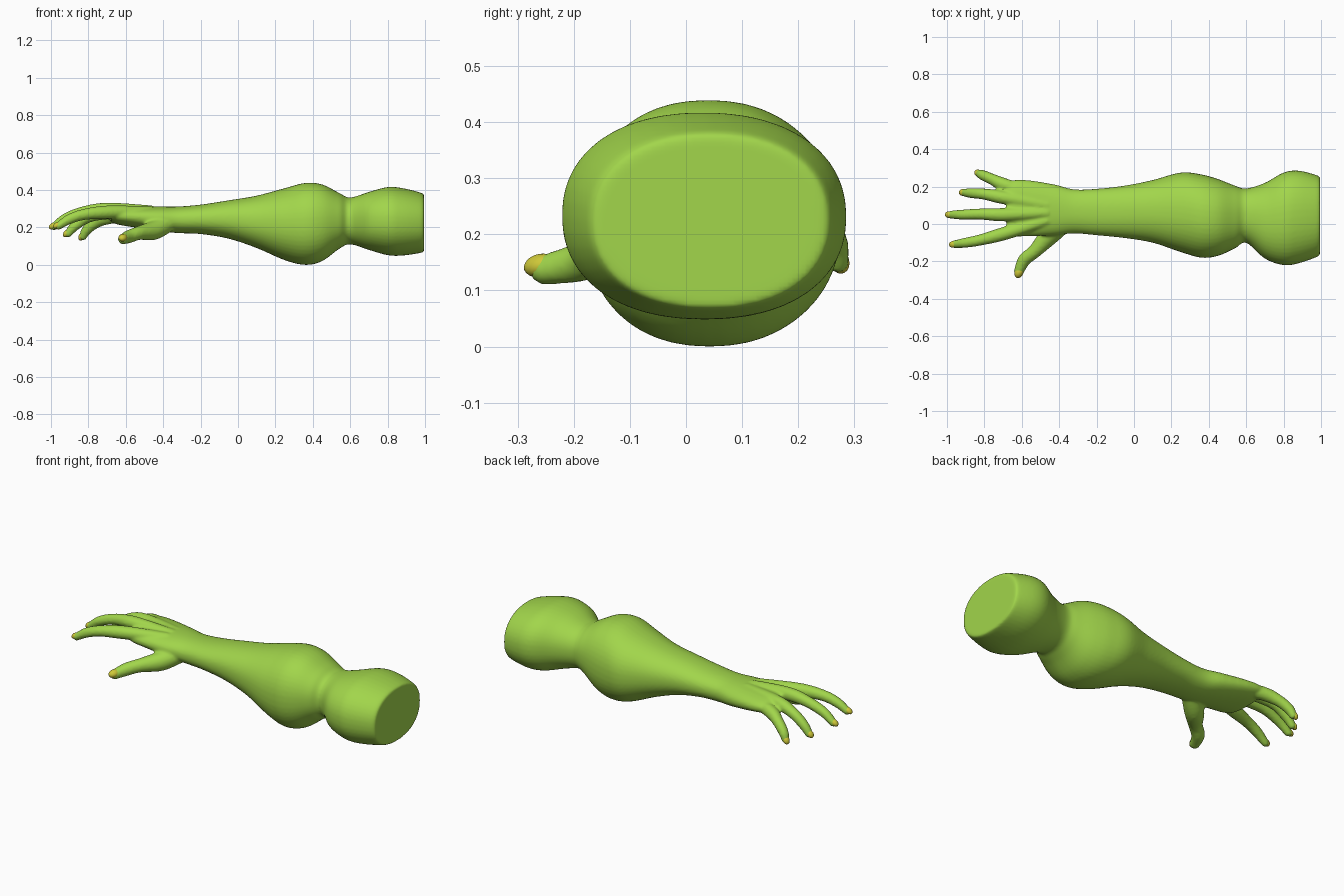
import bpy, bmesh, math
from mathutils import Vector, Matrix

cube = bpy.data.objects.get("Cube")
if cube:
    bpy.data.objects.remove(cube)


def make_material(name, color):
    mat = bpy.data.materials.new(name)
    mat.use_nodes = True
    mat.diffuse_color = color
    mat.node_tree.nodes["Principled BSDF"].inputs["Base Color"].default_value = color
    return mat


skin = make_material("green skin", (0.36, 0.67, 0.07, 1))
nail_yellow = make_material("yellow nail", (0.62, 0.58, 0.04, 1))


def smooth_path(points, steps):
    """Catmull-Rom interpolation of tuples of any length."""
    pts = [points[0]] + list(points) + [points[-1]]
    out = []
    for a, b, c, d in zip(pts, pts[1:], pts[2:], pts[3:]):
        for i in range(steps):
            t = i / steps
            out.append([0.5 * (2 * q + (r - p) * t + (2 * p - 5 * q + 4 * r - s) * t * t
                               + (3 * q - p - 3 * r + s) * t ** 3)
                        for p, q, r, s in zip(a, b, c, d)])
    out.append(list(points[-1]))
    return out


def loft(bm, rings):
    """Skin a closed tube over rings of equal length."""
    loops = [[bm.verts.new(co) for co in ring] for ring in rings]
    count = len(loops[0])
    for a, b in zip(loops, loops[1:]):
        for i in range(count):
            j = (i + 1) % count
            bm.faces.new((a[i], a[j], b[j], b[i]))
    bm.faces.new(loops[0])
    bm.faces.new(loops[-1])


def arm_ring(station, count=48):
    x, y_low, y_high, z_low, z_high = station
    ring = []
    for i in range(count):
        angle = math.tau * i / count
        c, s = math.cos(angle), math.sin(angle)
        c, s = (math.copysign(abs(v) ** 0.9, v) for v in (c, s))
        ring.append((x, (y_low + y_high + c * (y_high - y_low)) / 2,
                     (z_low + z_high + s * (z_high - z_low)) / 2))
    return ring


def add_finger(bm, points):
    """Round tapered digit from (x, y, z, radius) points, with a ball tip."""
    path = smooth_path(points, 5)
    centres = [Vector(p[:3]) for p in path]
    rings = []
    for i, centre in enumerate(centres):
        tangent = centres[min(i + 1, len(path) - 1)] - centres[max(i - 1, 0)]
        side = tangent.cross(Vector((0, 0, 1))).normalized()
        up = side.cross(tangent).normalized()
        rings.append([centre + path[i][3] * (side * math.cos(a) + up * math.sin(a))
                      for a in (math.tau * k / 16 for k in range(16))])
    loft(bm, rings)
    bmesh.ops.create_icosphere(bm, subdivisions=3, radius=path[-1][3],
                               matrix=Matrix.Translation(centres[-1]))


def add_object(name, bm, mat):
    bmesh.ops.recalc_face_normals(bm, faces=bm.faces)
    mesh = bpy.data.meshes.new(name)
    bm.to_mesh(mesh)
    bm.free()
    mesh.materials.append(mat)
    mesh.polygons.foreach_set("use_smooth", [True] * len(mesh.polygons))
    obj = bpy.data.objects.new(name, mesh)
    bpy.context.collection.objects.link(obj)
    return obj


def add_nail(name, points, facing):
    """Flattened claw-like nail lying on the top of a digit's tip."""
    tip, before = Vector(points[-1][:3]), Vector(points[-2][:3])
    radius = points[-1][3]
    forward = (tip - before).normalized()
    side = forward.cross(Vector(facing)).normalized()
    up = side.cross(forward)
    centre = tip + up * radius * 0.35 + forward * radius * 0.2
    axes = Matrix((forward * radius * 1.15, side * radius * 0.85, up * radius * 0.75))
    bm = bmesh.new()
    bmesh.ops.create_uvsphere(bm, u_segments=20, v_segments=12, radius=1,
                              matrix=Matrix.Translation(centre) @ axes.transposed().to_4x4())
    add_object(name, bm, nail_yellow)


# Arm and palm sections: x, y range, z range
arm_stations = [
    (.995, -.155, .245, .075, .37), (.98, -.175, .26, .065, .385),
    (.88, -.21, .285, .05, .41), (.8, -.22, .275, .052, .416),
    (.7, -.185, .22, .08, .39), (.6, -.1, .19, .11, .36),
    (.54, -.13, .205, .085, .385), (.45, -.17, .24, .02, .43),
    (.36, -.18, .265, 0, .438), (.25, -.15, .275, .025, .41),
    (.1, -.1, .235, .09, .37), (-.05, -.075, .205, .14, .345),
    (-.2, -.06, .188, .165, .322), (-.32, -.05, .185, .17, .312),
    (-.42, -.06, .21, .18, .312), (-.55, -.065, .232, .2, .312),
    (-.64, -.065, .235, .215, .31), (-.68, -.045, .215, .23, .3),
]

# Digit centre lines; the fingers start under the back of the hand as tendons
finger_radii = (.03, .036, .03, .027, .021)
finger_paths = {
    "index": [(-.46, .02, .283), (-.69, -.05, .282), (-.82, -.085, .27),
              (-.9, -.1, .245), (-.96, -.108, .208)],
    "middle": [(-.46, .06, .288), (-.69, .05, .297), (-.82, .053, .285),
               (-.92, .05, .25), (-.982, .05, .205)],
    "ring": [(-.46, .1, .285), (-.69, .14, .28), (-.8, .16, .255),
             (-.87, .165, .21), (-.908, .168, .167)],
    "little": [(-.46, .14, .275), (-.68, .205, .255), (-.76, .24, .225),
               (-.81, .262, .185), (-.828, .27, .152)],
}
digits = {name: [p + (r,) for p, r in zip(path, finger_radii)]
          for name, path in finger_paths.items()}
digits["thumb"] = [(-.36, .01, .23, .045), (-.45, -.06, .185, .052), (-.53, -.145, .17, .037),
                   (-.585, -.19, .15, .035), (-.615, -.252, .137, .027)]

# Arm, hand and digits fused into one smooth skin
body = bmesh.new()
loft(body, [arm_ring(s) for s in smooth_path(arm_stations, 5)])
for points in digits.values():
    add_finger(body, points)
arm = add_object("arm_and_hand", body, skin)
remesh = arm.modifiers.new("fuse", "REMESH")
remesh.mode = "VOXEL"
remesh.voxel_size = 0.008
remesh.use_smooth_shade = True
soften = arm.modifiers.new("soften", "SMOOTH")
soften.factor = 0.5
soften.iterations = 4

# Nails
for name, points in digits.items():
    facing = (0.3, -0.3, 1) if name == "thumb" else (0, 0, 1)
    add_nail(name + "_nail", points, facing)
